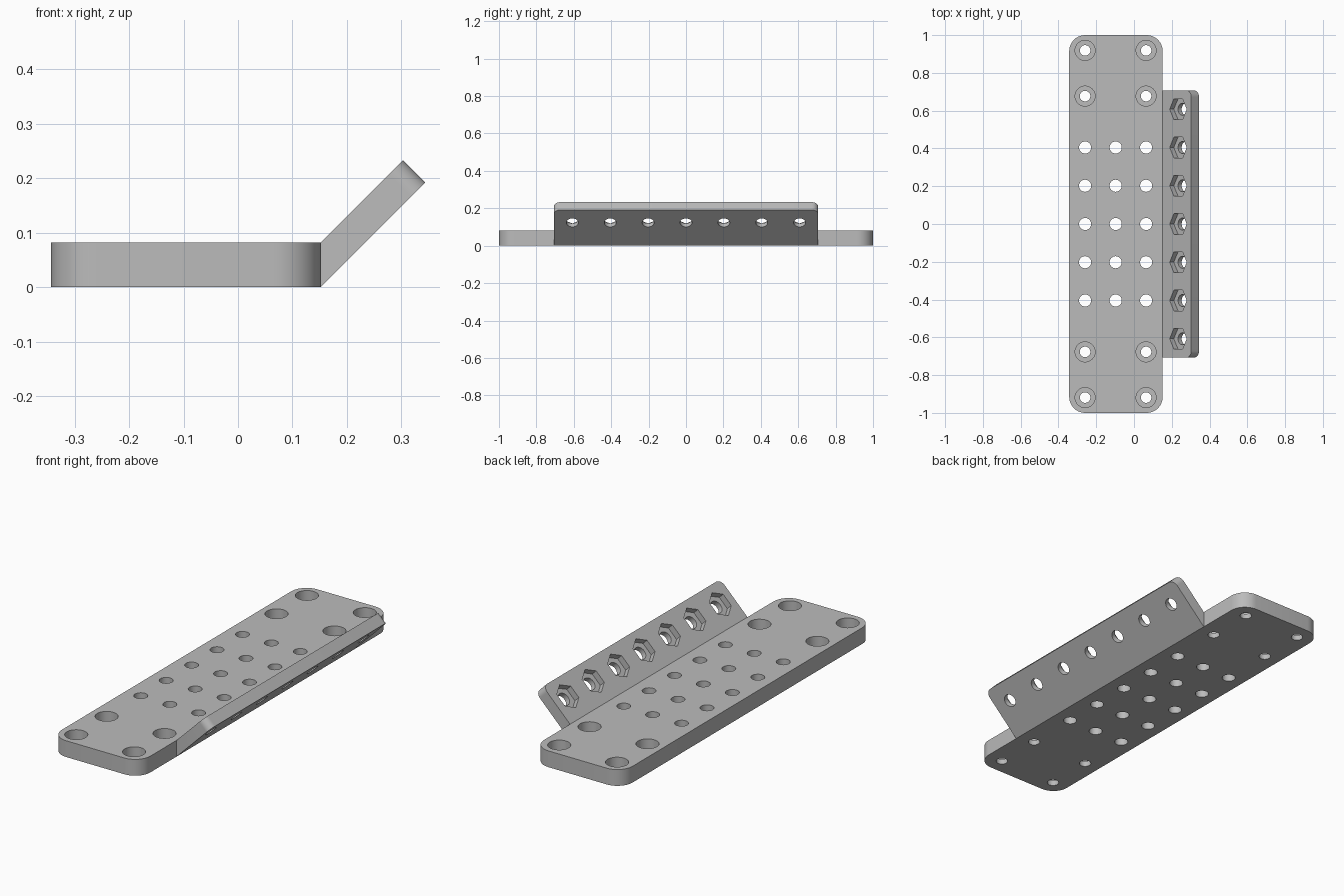
import bpy, bmesh, math
from mathutils import Vector

cube = bpy.data.objects.get("Cube")
if cube:
    bpy.data.objects.remove(cube, do_unlink=True)

# Material
grey = bpy.data.materials.new("plain grey")
grey.use_nodes = True
colour = (0.5, 0.5, 0.5, 1)
grey.diffuse_color = colour
grey.node_tree.nodes["Principled BSDF"].inputs["Base Color"].default_value = colour

# Main sizes
LEFT, RIGHT, THICK = -0.343, 0.152, 0.082
PITCH, FLANGE_HALF = 0.2025, 0.707
RISE = 0.151
HALF = THICK / 2


def finish(bm, name):
    bmesh.ops.recalc_face_normals(bm, faces=bm.faces)
    mesh = bpy.data.meshes.new(name)
    bm.to_mesh(mesh)
    bm.free()
    obj = bpy.data.objects.new(name, mesh)
    bpy.context.collection.objects.link(obj)
    mesh.materials.append(grey)
    return obj


def extruded(name, profile, half_length, rounded, radius):
    """Extrude an x-z profile along y, then round the edges chosen by a rule."""
    bm = bmesh.new()
    face = bm.faces.new([bm.verts.new((x, -half_length, z)) for x, z in profile])
    out = bmesh.ops.extrude_face_region(bm, geom=[face])
    verts = [g for g in out["geom"] if isinstance(g, bmesh.types.BMVert)]
    bmesh.ops.translate(bm, verts=verts, vec=(0, 2 * half_length, 0))
    edges = [e for e in bm.edges if rounded(e.verts[0].co, e.verts[1].co)]
    bmesh.ops.bevel(bm, geom=edges, offset=radius, segments=10,
                    profile=0.5, affect='EDGES')
    return finish(bm, name)


def drill(obj, centres, u, axis, radius, depth, sides=32):
    """Cut a row of prisms that start just above the surface."""
    v = axis.cross(u)
    bm = bmesh.new()
    for c in centres:
        rings = []
        for along in (-0.02, depth):
            rings.append([bm.verts.new(c + axis * along + radius * (
                u * math.cos(a) + v * math.sin(a)))
                for a in (math.tau * i / sides for i in range(sides))])
        top, bottom = rings
        bm.faces.new(top)
        bm.faces.new(bottom[::-1])
        for i in range(sides):
            j = (i + 1) % sides
            bm.faces.new((top[j], top[i], bottom[i], bottom[j]))
    cutter = finish(bm, "cutter")
    cutter.hide_render = True
    mod = obj.modifiers.new("holes", 'BOOLEAN')
    mod.operation = 'DIFFERENCE'
    mod.solver = 'EXACT'
    mod.object = cutter
    bpy.ops.object.select_all(action='DESELECT')
    bpy.context.view_layer.objects.active = obj
    obj.select_set(True)
    bpy.ops.object.modifier_apply(modifier=mod.name)
    bpy.data.objects.remove(cutter, do_unlink=True)


def smooth(obj):
    bpy.ops.object.select_all(action='DESELECT')
    bpy.context.view_layer.objects.active = obj
    obj.select_set(True)
    bpy.ops.object.shade_smooth_by_angle(angle=math.radians(30))


# Base plate with rounded corners
base = extruded("base_plate",
                [(LEFT, 0), (RIGHT, 0), (RIGHT, THICK), (LEFT, THICK)], 1,
                lambda a, b: abs(a.z - b.z) > HALF, 0.085)

# Grid of plain holes, and counterbored screw holes at both ends
X, DOWN = Vector((1, 0, 0)), Vector((0, 0, -1))
columns = (-0.259, -0.097, 0.064)
plain = [Vector((x, k * PITCH, THICK)) for x in columns for k in range(-2, 3)]
screws = [Vector((x, y * side, THICK)) for x in columns[::2]
          for y in (0.677, 0.919) for side in (-1, 1)]
drill(base, plain, X, DOWN, 0.032, 0.12)
drill(base, screws, X, DOWN, 0.028, 0.12)
drill(base, screws, X, DOWN, 0.053, 0.055)
smooth(base)

# Sloping flange with rounded outer corners
flange = extruded("sloping_flange",
                  [(RIGHT, 0), (RIGHT + RISE + HALF, RISE + HALF),
                   (RIGHT + RISE, RISE + THICK), (RIGHT, THICK)], FLANGE_HALF,
                  lambda a, b: abs(a.y - b.y) < HALF and min(a.z, b.z) > RISE,
                  0.035)

# Row of bolt holes with hexagonal nut pockets
SLOPE = Vector((1, 0, 1)).normalized()
INTO = Vector((1, 0, -1)).normalized()
bolts = [Vector((RIGHT + HALF * 2, k * PITCH, THICK * 2)) for k in range(-3, 4)]
drill(flange, bolts, SLOPE, INTO, 0.032, 0.09)
drill(flange, bolts, SLOPE, INTO, 0.064, 0.031, sides=6)
smooth(flange)
